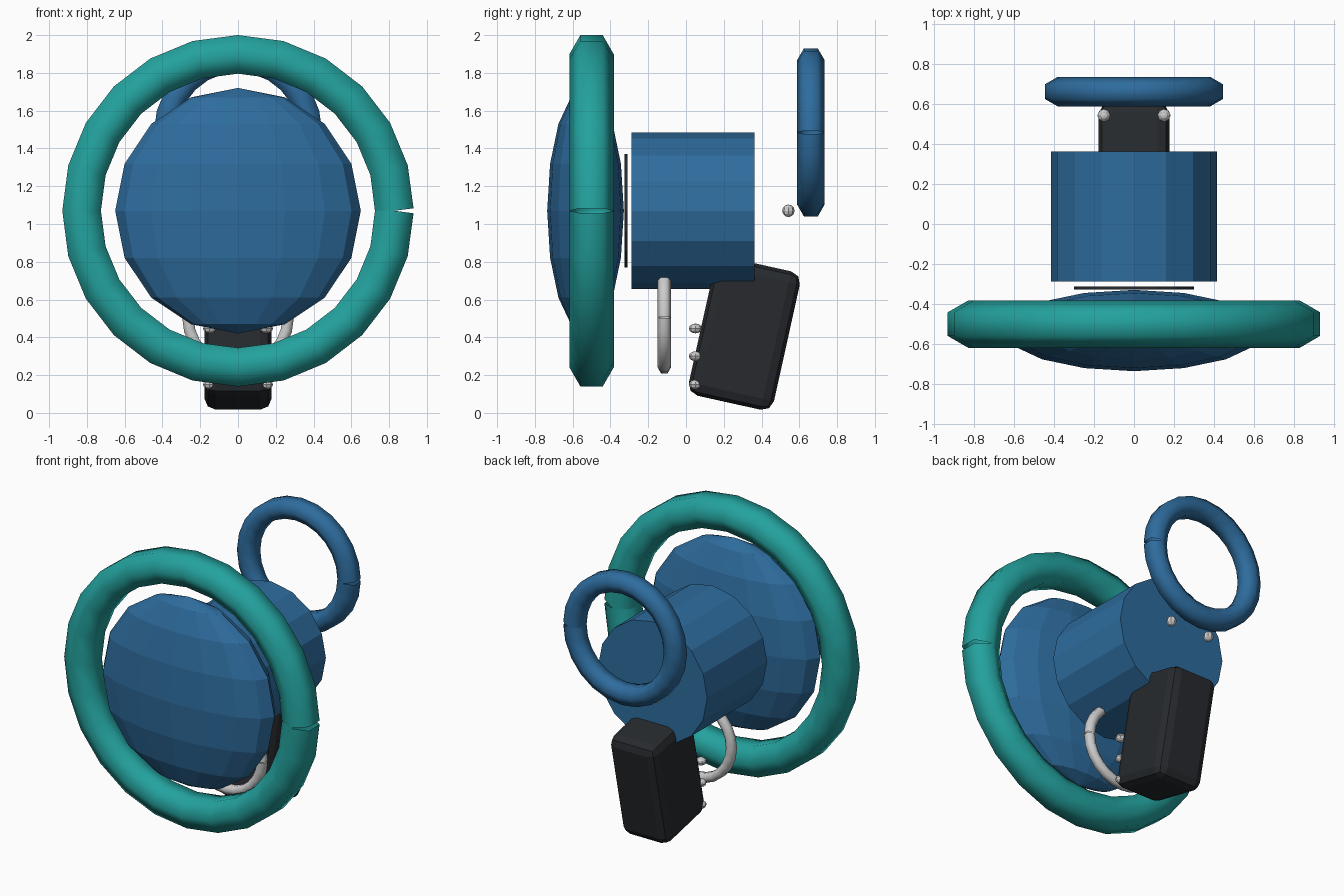
import bpy, bmesh, math
from mathutils import Matrix, Vector

if "Cube" in bpy.data.objects:
    bpy.data.objects.remove(bpy.data.objects["Cube"])


def material(name, rgb):
    m = bpy.data.materials.new(name)
    m.diffuse_color = (*rgb, 1)
    m.use_nodes = True
    m.node_tree.nodes["Principled BSDF"].inputs["Base Color"].default_value = m.diffuse_color
    return m


BLUE = material("blue", (0.027, 0.15, 0.34))
TEAL = material("teal", (0.017, 0.36, 0.34))
DARK = material("dark", (0.02, 0.023, 0.027))


def finish(name, bm, mat=None, smooth=False):
    bmesh.ops.recalc_face_normals(bm, faces=bm.faces)
    me = bpy.data.meshes.new(name)
    bm.to_mesh(me)
    bm.free()
    for p in me.polygons:
        p.use_smooth = smooth
    if mat:
        me.materials.append(mat)
    ob = bpy.data.objects.new(name, me)
    bpy.context.collection.objects.link(ob)
    return ob


def ring(name, y, z, major, minor, mat=None, steps=24, sides=6):
    """Hexagonal tube bent into an upright ring, with a wedge-shaped seam at +x."""
    bm = bmesh.new()
    loops = []
    step = 2 * math.pi / steps
    for i in range(steps + 1):
        a = i * step
        # end sections are square to their own segment, so they leave a notch
        tilt = a + (step / 2 if i == 0 else -step / 2 if i == steps else 0)
        centre = Vector((major * math.cos(a), y, z + major * math.sin(a)))
        out = Vector((math.cos(tilt), 0, math.sin(tilt)))
        loop = []
        for k in range(sides):
            b = 2 * math.pi * k / sides
            loop.append(bm.verts.new(centre + out * minor * math.sin(b)
                                     + Vector((0, minor * math.cos(b), 0))))
        loops.append(loop)
    for l0, l1 in zip(loops, loops[1:]):
        for k in range(sides):
            n = (k + 1) % sides
            bm.faces.new((l0[k], l0[n], l1[n], l1[k]))
    return finish(name, bm, mat, True)


def ball(name, pos, scale, segs, rings, mat=None):
    bm = bmesh.new()
    bmesh.ops.create_uvsphere(bm, u_segments=segs, v_segments=rings, radius=1,
                              matrix=Matrix.LocRotScale(Vector(pos), None, Vector(scale)))
    return finish(name, bm, mat)


def drum(name, y0, y1, z, radius, mat):
    bm = bmesh.new()
    m = Matrix.Translation((0, (y0 + y1) / 2, z)) @ Matrix.Rotation(math.pi / 2, 4, 'X')
    bmesh.ops.create_cone(bm, cap_ends=True, segments=16, radius1=radius,
                          radius2=radius, depth=y1 - y0, matrix=m)
    return finish(name, bm, mat)


# main head: flattened dome, thin plate and barrel
ball("front_dome", (0, -0.532, 1.07), (0.65, 0.203, 0.65), 16, 8, BLUE)
drum("spacer_plate", -0.326, -0.311, 1.07, 0.3, DARK)
drum("barrel", -0.288, 0.362, 1.07, 0.415, BLUE)

# rings
ring("front_ring", -0.5, 1.07, 0.828, 0.118, TEAL)
ring("rear_ring", 0.661, 1.485, 0.382, 0.073, BLUE)
ring("finger_guard", -0.115, 0.505, 0.265, 0.035)

# tilted grip with rounded edges
bm = bmesh.new()
bmesh.ops.create_cube(bm, size=1, matrix=Matrix.Diagonal((0.355, 0.461, 0.75, 1)))
bmesh.ops.bevel(bm, geom=bm.edges[:], offset=0.06, segments=2, profile=0.5,
                affect='EDGES')
bm.transform(Matrix.Translation((0, 0.309, 0.42)) @ Matrix.Rotation(math.radians(-12.5), 4, 'X'))
finish("grip", bm, DARK)

# studs on the grip and behind the barrel
for side, x in (("left", -0.15), ("right", 0.15)):
    for i, z in enumerate((0.15, 0.3, 0.447)):
        ball(f"grip_stud_{side}_{i + 1}", (x, 0.05, z), (0.035, 0.035, 0.026), 8, 6)
    ball(f"rear_stud_{side}", (x, 0.542, 1.07), (0.033, 0.033, 0.033), 8, 6)
